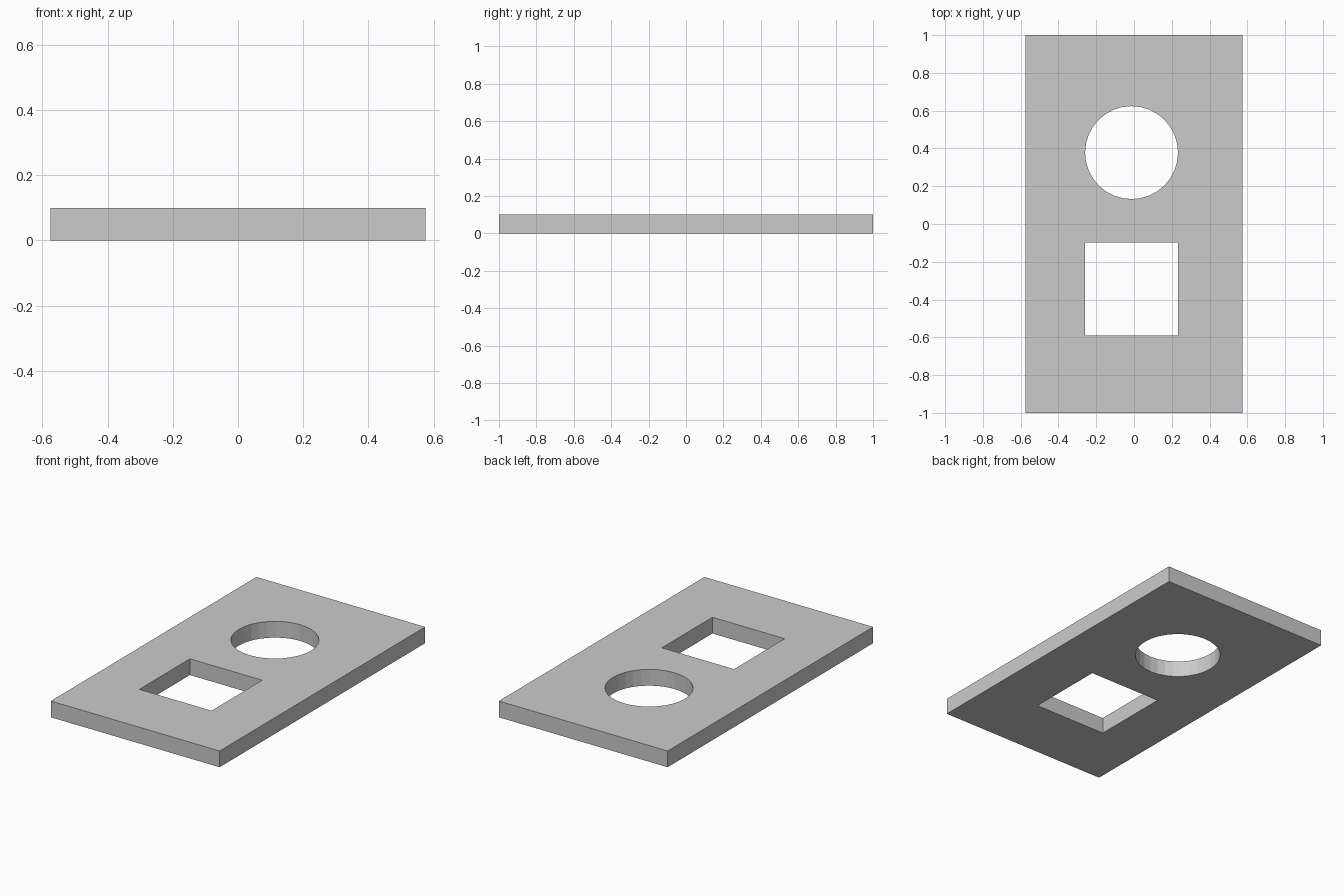
import bpy

if "Cube" in bpy.data.objects:
    bpy.data.objects.remove(bpy.data.objects["Cube"])

HEIGHT = 0.10
HALF_X = 0.575
HOLE_X = -0.013
HOLE_R = 0.246


def box(name, x, y, z, size_x, size_y, size_z):
    bpy.ops.mesh.primitive_cube_add(size=1, location=(x, y, z))
    obj = bpy.context.object
    obj.name = name
    obj.scale = (size_x, size_y, size_z)
    bpy.ops.object.transform_apply(location=False, rotation=False, scale=True)
    return obj


def cut(target, cutter):
    mod = target.modifiers.new(cutter.name, 'BOOLEAN')
    mod.operation = 'DIFFERENCE'
    mod.solver = 'EXACT'
    mod.object = cutter
    bpy.context.view_layer.objects.active = target
    bpy.ops.object.modifier_apply(modifier=mod.name)
    bpy.data.objects.remove(cutter)


# Flat rectangular plate
plate = box("plate", 0, 0, HEIGHT / 2, 2 * HALF_X, 2, HEIGHT)

# Square opening towards the front
cut(plate, box("square_cutter", HOLE_X, -0.344, HEIGHT / 2,
               2 * HOLE_R, 2 * HOLE_R, 3 * HEIGHT))

# Round opening towards the back
bpy.ops.mesh.primitive_cylinder_add(vertices=32, radius=HOLE_R, depth=3 * HEIGHT,
                                    location=(HOLE_X, 0.378, HEIGHT / 2))
round_cutter = bpy.context.object
round_cutter.name = "round_cutter"
cut(plate, round_cutter)
